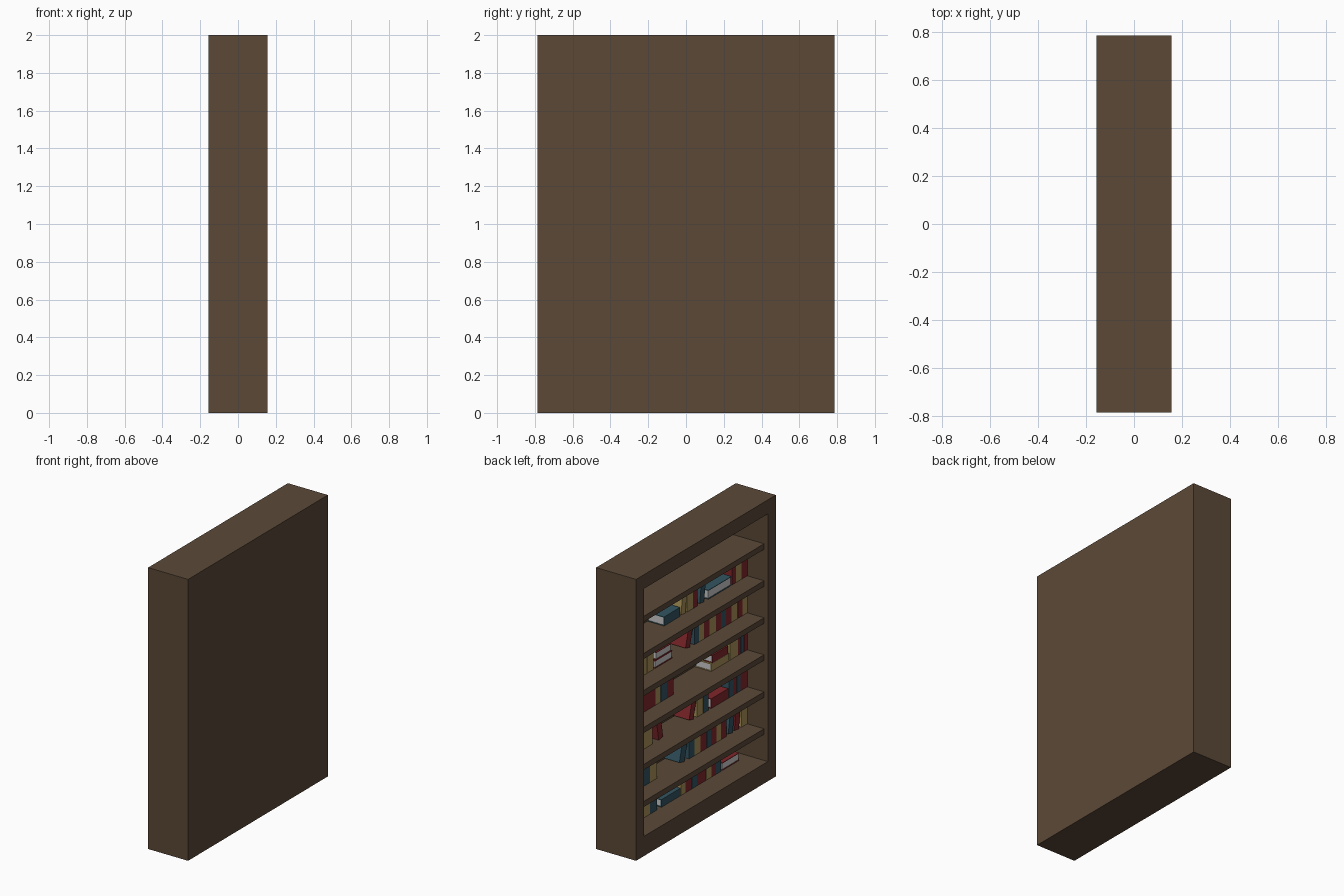
import bpy, bmesh, math, random
from mathutils import Matrix, Vector

if "Cube" in bpy.data.objects:
    bpy.data.objects.remove(bpy.data.objects["Cube"])

random.seed(4)


def material(name, rgb):
    m = bpy.data.materials.new(name)
    m.diffuse_color = (*rgb, 1)
    m.use_nodes = True
    m.node_tree.nodes["Principled BSDF"].inputs["Base Color"].default_value = m.diffuse_color
    return m


WOOD = material("wood", (0.105, 0.066, 0.039))
PAPER = material("paper", (0.75, 0.75, 0.73))
COVERS = {"R": material("red_cover", (0.22, 0.02, 0.024)),
          "T": material("teal_cover", (0.033, 0.09, 0.12)),
          "Y": material("yellow_cover", (0.40, 0.29, 0.10))}


def add_box(bm, lo, hi, mat_index=0):
    lo, hi = Vector(lo), Vector(hi)
    mat = Matrix.Translation((lo + hi) / 2) @ Matrix.Diagonal((*(hi - lo), 1))
    new = bmesh.ops.create_cube(bm, size=1, matrix=mat)
    for f in {f for v in new["verts"] for f in v.link_faces}:
        f.material_index = mat_index


def finish(bm, name, mats, matrix=Matrix()):
    me = bpy.data.meshes.new(name)
    bm.to_mesh(me)
    bm.free()
    for m in mats:
        me.materials.append(m)
    ob = bpy.data.objects.new(name, me)
    ob.matrix_world = matrix
    bpy.context.collection.objects.link(ob)
    return ob


def board(name, lo, hi):
    bm = bmesh.new()
    add_box(bm, lo, hi)
    finish(bm, name, [WOOD])


# Case: open towards -x
X, Y, H = 0.157, 0.785, 2.0
INNER, BACK, FLOOR, CEIL = 0.695, 0.135, 0.14, 1.90
board("back_panel", (BACK, -Y, 0), (X, Y, H))
board("side_front", (-X, -Y, 0), (BACK, -INNER, H))
board("side_back", (-X, INNER, 0), (BACK, Y, H))
board("base", (-X, -INNER, 0), (BACK, INNER, FLOOR))
board("top", (-X, -INNER, CEIL), (BACK, INNER, H))

# Shelves, set slightly back from the frame
LEVELS = [FLOOR] + [0.365 + 0.263 * i for i in range(6)]
for z in LEVELS[1:]:
    board("shelf", (-X + 0.03, -INNER, z - 0.04), (BACK, INNER, z))

SPINE, DEPTH = 0.005, 0.127


def book(colour, thick, height, matrix):
    """Spine on local x = 0, thickness along y, height along z."""
    bm = bmesh.new()
    t, e = 0.005, 0.004
    add_box(bm, (0, 0, 0), (t, thick, height))
    add_box(bm, (t, 0, 0), (DEPTH, t, height))
    add_box(bm, (t, thick - t, 0), (DEPTH, thick, height))
    add_box(bm, (t, t, e), (DEPTH - e, thick - t, height - e), 1)
    finish(bm, "book", [COVERS[colour], PAPER], matrix)


def upright(z, colours, y0, y1):
    """Run of standing books filling y0 to y1."""
    widths = [random.uniform(0.8, 1.2) for _ in colours]
    scale = (y1 - y0) / sum(widths)
    y = y0
    for c, w in zip(colours, widths):
        book(c, w * scale - 0.001, random.uniform(0.155, 0.2),
             Matrix.Translation((SPINE, y, z)))
        y += w * scale


def leaning(z, colour, y, degrees, thick=0.05):
    """Tilted book; positive degrees tip the top towards -y."""
    a = math.radians(degrees)
    lift = thick * math.sin(-a) if a < 0 else 0
    book(colour, thick, 0.17, Matrix.Translation((SPINE, y, z + lift))
         @ Matrix.Rotation(a, 4, "X"))


def stack(z, colours, y0, y1, pages_out=False, thick=0.055):
    """Pile of books lying flat between y0 and y1."""
    for i, c in enumerate(colours):
        inset = 0.012 * i
        m = Matrix.Translation((SPINE, y1 - inset, z + thick * i)) \
            @ Matrix.Rotation(math.pi / 2, 4, "X")
        if pages_out:
            m = m @ Matrix.Translation((DEPTH, 0, 0)) @ Matrix.Scale(-1, 4, (1, 0, 0))
            # proper rotation instead of a mirror: turn the book round
            m = Matrix.Translation((SPINE + DEPTH, y0 + inset, z + thick * i)) \
                @ Matrix.Rotation(math.pi, 4, "Z") @ Matrix.Rotation(math.pi / 2, 4, "X")
        book(c, thick - 0.001, y1 - y0 - 2 * inset, m)


# Books, bottom shelf to top
z = LEVELS[0]
stack(z, "R", -0.605, -0.415, True)
upright(z, "TRYRRTR", -0.40, 0.0)
upright(z, "Y", 0.0, 0.05)
stack(z, "T", 0.055, 0.27)
upright(z, "TYRTY", 0.32, 0.68)

z = LEVELS[1]
upright(z, "Y", -0.695, -0.63)
leaning(z, "R", -0.60, 8)
leaning(z, "T", -0.53, 10)
upright(z, "RYRTRYT", -0.46, -0.04)
leaning(z, "T", 0.01, 15, 0.06)
upright(z, "YTRY", 0.32, 0.60)

z = LEVELS[2]
upright(z, "RRTRT", -0.695, -0.49)
stack(z, "R", -0.482, -0.29, thick=0.07)
upright(z, "TY", -0.26, -0.13)
leaning(z, "R", -0.09, 15)
leaning(z, "R", 0.25, -10)
upright(z, "YTRY", 0.37, 0.67)

z = LEVELS[3]
upright(z, "RTRYY", -0.695, -0.50)
stack(z, "YR", -0.49, -0.29)
upright(z, "RTYRRYT", 0.135, 0.60)

z = LEVELS[4]
upright(z, "YRYRTRYRYT", -0.695, -0.10)
leaning(z, "R", -0.05, 15)
stack(z, "RR", 0.146, 0.34, True)
upright(z, "YYRTY", 0.36, 0.68)

z = LEVELS[5]
upright(z, "RYR", -0.695, -0.52)
stack(z, "T", -0.515, -0.257, True, 0.065)
leaning(z, "T", -0.21, 8)
upright(z, "RY", -0.135, -0.02)
leaning(z, "Y", 0.0, 8)
stack(z, "T", 0.06, 0.24, thick=0.065)
upright(z, "TRY", 0.50, 0.69)
